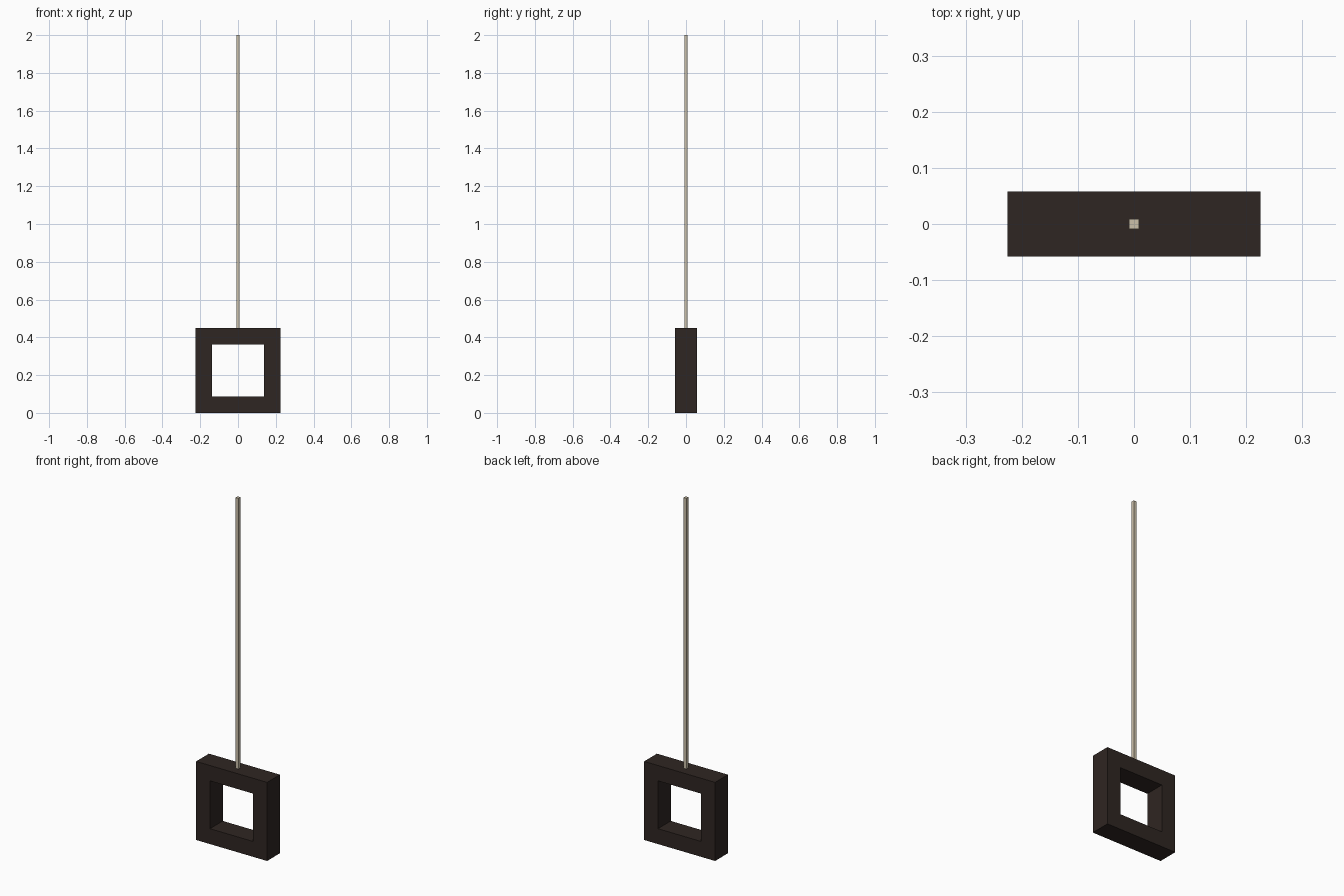
import bpy, bmesh

if "Cube" in bpy.data.objects:
    bpy.data.objects.remove(bpy.data.objects["Cube"])

OUTER, INNER, DEPTH = 0.225, 0.137, 0.058   # half sizes of the square frame
ROD, TOP = 0.009, 2.0                       # rod half width, top height


def material(name, color):
    mat = bpy.data.materials.new(name)
    mat.diffuse_color = (*color, 1)
    mat.use_nodes = True
    mat.node_tree.nodes["Principled BSDF"].inputs["Base Color"].default_value = mat.diffuse_color
    return mat


def add_object(name, bm, mat):
    bmesh.ops.recalc_face_normals(bm, faces=bm.faces)
    mesh = bpy.data.meshes.new(name)
    bm.to_mesh(mesh)
    bm.free()
    mesh.materials.append(mat)
    obj = bpy.data.objects.new(name, mesh)
    bpy.context.collection.objects.link(obj)
    return obj


dark = material("dark_wood", (0.028, 0.019, 0.016))
pale = material("pale_cord", (0.60, 0.53, 0.40))

# Square frame: four loops (outer front, outer back, inner back, inner front) bridged in a ring
bm = bmesh.new()
loops = []
for half, y in ((OUTER, -DEPTH), (OUTER, DEPTH), (INNER, DEPTH), (INNER, -DEPTH)):
    loops.append([bm.verts.new((sx * half, y, OUTER + sz * half))
                  for sx, sz in ((-1, -1), (1, -1), (1, 1), (-1, 1))])
for i in range(4):
    a, b = loops[i], loops[(i + 1) % 4]
    for j in range(4):
        k = (j + 1) % 4
        bm.faces.new((a[j], a[k], b[k], b[j]))
add_object("lamp_frame", bm, dark)

# Thin square hanging rod standing on the frame
bm = bmesh.new()
bmesh.ops.create_cube(bm, size=1)
height = TOP - 2 * OUTER
bmesh.ops.scale(bm, vec=(2 * ROD, 2 * ROD, height), verts=bm.verts)
bmesh.ops.translate(bm, vec=(0, 0, 2 * OUTER + height / 2), verts=bm.verts)
add_object("hanging_rod", bm, pale)
